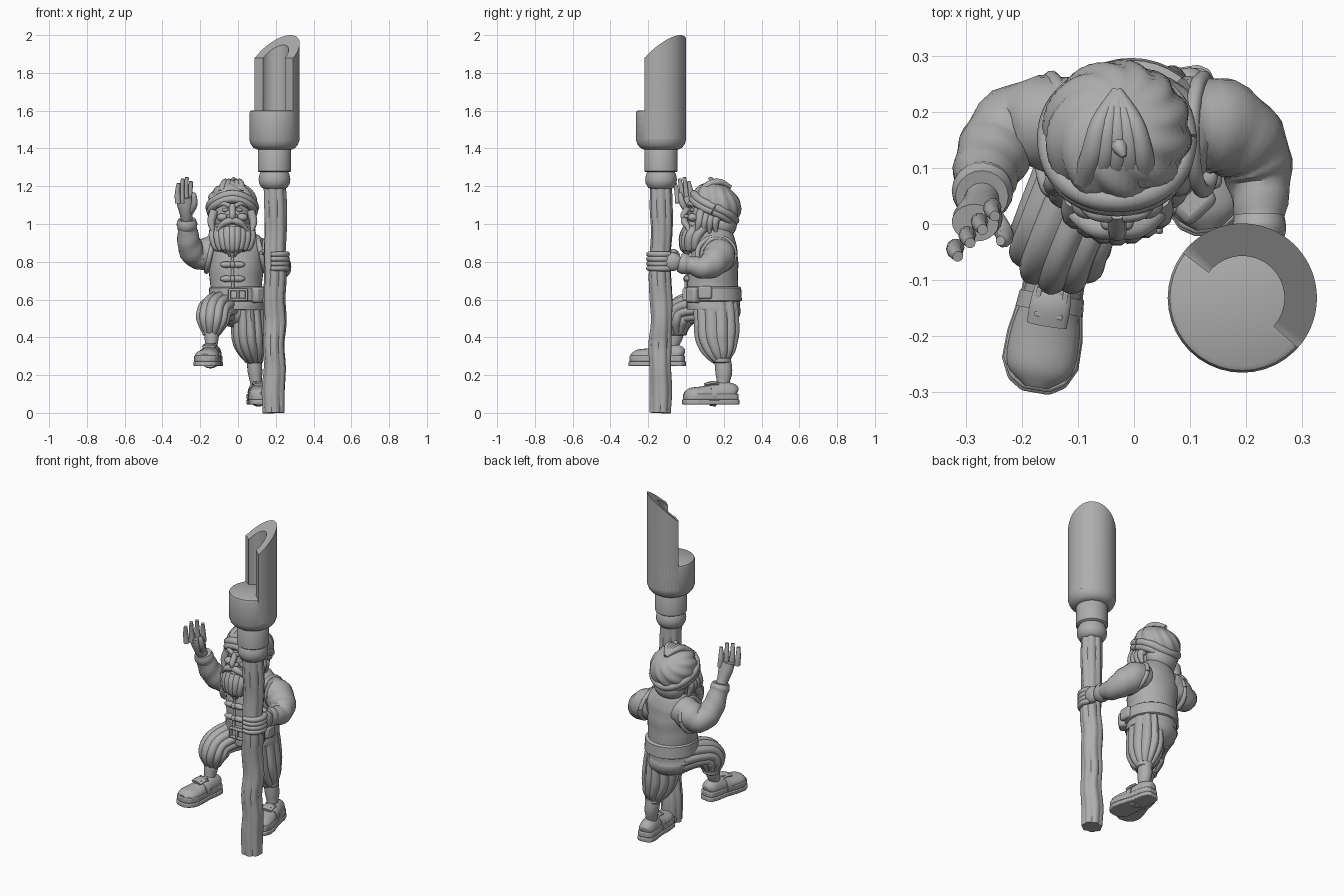
import bpy, bmesh, math, random
from mathutils import Vector, Matrix

random.seed(4)
cube = bpy.data.objects.get("Cube")
if cube:
    bpy.data.objects.remove(cube)

GREY = (0.42, 0.42, 0.42, 1)
stone = bpy.data.materials.new("plain grey")
stone.use_nodes = True
stone.diffuse_color = GREY
stone.node_tree.nodes["Principled BSDF"].inputs["Base Color"].default_value = GREY


def finish(name, bm, angle=40, bevel=0):
    bmesh.ops.recalc_face_normals(bm, faces=bm.faces)
    me = bpy.data.meshes.new(name)
    bm.to_mesh(me)
    bm.free()
    me.materials.append(stone)
    for p in me.polygons:
        p.use_smooth = True
    me.set_sharp_from_angle(angle=math.radians(angle))
    ob = bpy.data.objects.new(name, me)
    bpy.context.scene.collection.objects.link(ob)
    if bevel:
        mod = ob.modifiers.new("soft edges", "BEVEL")
        mod.width, mod.segments = bevel, 2
    return ob


def spline(pts, steps):
    """Catmull-Rom samples through points of any dimension."""
    out = []
    for i in range(len(pts) - 1):
        a, b, c, d = (pts[max(0, min(len(pts) - 1, i + k))] for k in (-1, 0, 1, 2))
        for s in range(steps):
            t = s / steps
            out.append([0.5 * (2*q + (r-p)*t + (2*p - 5*q + 4*r - w)*t*t + (3*q - p - 3*r + w)*t**3)
                        for p, q, r, w in zip(a, b, c, d)])
    return out + [list(pts[-1])]


def tube(name, pts, steps=4, seg=20, lobes=0, depth=0.0, twist=0.0, fold=0.0, angle=40):
    """Loft of oval sections (x, y, z, rx, ry), with optional grooves and cloth folds."""
    rows = spline(pts, steps) if steps > 1 else pts
    centres = [Vector(r[:3]) for r in rows]
    bm, rings, side = bmesh.new(), [], None
    for i, r in enumerate(rows):
        t = (centres[min(i + 1, len(rows) - 1)] - centres[max(i - 1, 0)]).normalized()
        if side is None:
            side = Vector((0, 1, 0)) if abs(t.x) > 0.8 else Vector((1, 0, 0))
        side = (side - t * side.dot(t)).normalized()
        up, s, ring = t.cross(side), i / (len(rows) - 1), []
        for k in range(seg):
            a = math.tau * k / seg
            m = 1 + fold * math.sin(s * 34 + 2 * math.sin(a))
            if lobes:
                m += depth * (2 * abs(math.sin(lobes * (a + twist * s) / 2)) - 1.2)
            ring.append(bm.verts.new(centres[i] + (side * math.cos(a) * r[3] + up * math.sin(a) * r[4]) * m))
        rings.append(ring)
    for lo, hi in zip(rings, rings[1:]):
        for k in range(seg):
            n = (k + 1) % seg
            bm.faces.new((lo[k], lo[n], hi[n], hi[k]))
    bm.faces.new(rings[0])
    bm.faces.new(rings[-1])
    return finish(name, bm, angle)


def strand(name, pts, r, tip=0.35):
    """Round-ended tapering strand for fingers and hair."""
    n = len(pts) - 1
    return tube(name, [(*p, *(2 * [r * (1 - (1 - tip) * (i / n) ** 2)])) for i, p in enumerate(pts)], seg=10)


def lathe(name, x, y, prof, **kw):
    return tube(name, [(x, y, z, r, r) for z, r in prof], steps=1, seg=40, **kw)


def ball(name, loc, size, rot=0.0, tilt=0.0):
    bm = bmesh.new()
    m = Matrix.Translation(loc) @ Matrix.Rotation(rot, 4, 'Z') @ Matrix.Rotation(tilt, 4, 'X') @ Matrix.Diagonal((*size, 1))
    bmesh.ops.create_uvsphere(bm, u_segments=20, v_segments=12, radius=1, matrix=m)
    return finish(name, bm)


def box(name, loc, size, rot=0.0, tilt=0.0, bevel=0.005):
    bm = bmesh.new()
    m = Matrix.Translation(loc) @ Matrix.Rotation(rot, 4, 'Z') @ Matrix.Rotation(tilt, 4, 'X') @ Matrix.Diagonal((*size, 1))
    bmesh.ops.create_cube(bm, size=1, matrix=m)
    return finish(name, bm, 30, bevel)


# Staff: rough grooved pole, collar, cup and half-round blade
SX, SY, R = 0.193, -0.132, 0.133
pole = [(SX + random.uniform(-.006, .006), SY + random.uniform(-.006, .006), z * 0.12,
         random.uniform(.053, .06), random.uniform(.053, .06)) for z in range(11)]
tube("staff_pole", pole, steps=3, seg=42, lobes=7, depth=0.07, twist=0.5, angle=25)
lathe("staff_ball", SX, SY, [(1.185, .055), (1.195, .07), (1.215, .081), (1.235, .084), (1.26, .08), (1.285, .068)])
lathe("staff_collar", SX, SY, [(1.275, .082), (1.28, .088), (1.405, .088), (1.41, .085)])
lathe("staff_cup", SX, SY, [(1.395, .095), (1.405, .112), (1.42, .124), (1.445, R), (1.585, R), (1.597, .129), (1.602, .12)])
bm, cols = bmesh.new(), []
for i in range(41):
    a = math.radians(-42 + 185 * i / 40)
    col = []
    for r, top in ((R, 0), (R, 1), (.075, 1), (.075, 0)):
        reach = r * math.cos(a - math.radians(50))
        col.append(bm.verts.new((SX + r * math.cos(a), SY + r * math.sin(a),
                                 1.88 + .12 * max(reach, 0) / R if top else 1.45)))
    cols.append(col)
for c, d in zip(cols, cols[1:]):
    for k in range(4):
        bm.faces.new((c[k], c[(k + 1) % 4], d[(k + 1) % 4], d[k]))
bm.faces.new(cols[0])
bm.faces.new(cols[-1])
finish("staff_blade", bm, 35)


# Shoes: two-layer sole, soft upper, strap and buckle
def shoe(side, x, heel_y, z, yaw):
    turn = Matrix.Translation((x, heel_y, z)) @ Matrix.Rotation(yaw, 4, 'Z')
    half = [(0, .025), (.012, .044), (.05, .054), (.12, .055), (.2, .068), (.25, .069), (.285, .052), (.302, .025)]
    outline = [(w, -l) for l, w in half] + [(-w, -l) for l, w in reversed(half)]
    parts = []
    for label, z0, z1, k in (("outsole", 0, .025, 1), ("midsole", .025, .056, .97)):
        bm = bmesh.new()
        face = bm.faces.new([bm.verts.new((px * k, -.15 + (py + .15) * k, z0)) for px, py in outline])
        up = bmesh.ops.extrude_face_region(bm, geom=[face])["geom"]
        bmesh.ops.translate(bm, vec=(0, 0, z1 - z0), verts=[v for v in up if isinstance(v, bmesh.types.BMVert)])
        parts.append(finish(side + "_shoe_" + label, bm, 30, .005))
    parts.append(tube(side + "_shoe_upper", [(0, -.012, .06, .025, .025), (0, -.03, .065, .043, .045), (0, -.08, .062, .049, .06),
                 (0, -.14, .057, .052, .05), (0, -.2, .055, .062, .04), (0, -.26, .054, .058, .033), (0, -.292, .054, .022, .012)]))
    parts.append(tube(side + "_shoe_strap", [(0, -.125, .05, .058, .062), (0, -.155, .05, .061, .057)], steps=1))
    parts.append(tube(side + "_shoe_tongue", [(0, -.1, .1, .03, .01), (0, -.14, .112, .036, .012), (0, -.18, .104, .036, .01)]))
    for dx, dy, sx, sy in ((-.024, 0, .009, .05), (.024, 0, .009, .05), (0, -.022, .05, .009), (0, .022, .05, .009), (0, 0, .03, .007)):
        parts.append(box(side + "_shoe_buckle", (dx, -.14 + dy, .112), (sx, sy, .014), tilt=.15, bevel=.002))
    for p in parts:
        p.matrix_world = turn


shoe("left", .09, .28, .045, .15)
shoe("right", -.125, -.003, .247, -.17)

# Legs and puffed breeches
tube("left_shin", [(.083, .19, .31, .038, .042), (.09, .2, .22, .039, .045), (.096, .195, .15, .03, .033), (.1, .19, .11, .04, .045)])
tube("right_shin", [(-.14, -.045, .46, .04, .042), (-.14, -.06, .4, .038, .042), (-.14, -.075, .35, .031, .033), (-.14, -.085, .31, .04, .045)])
tube("left_breeches", [(.05, .15, .6, .08, .11), (.055, .16, .52, .084, .115), (.06, .165, .4, .09, .113),
     (.076, .18, .32, .07, .085), (.084, .19, .275, .043, .048)], seg=66, lobes=11, depth=.06, angle=30)
tube("right_breeches", [(-.05, .17, .56, .09, .1), (-.09, .07, .56, .09, .085), (-.125, -.015, .54, .088, .08),
     (-.135, -.045, .485, .085, .08), (-.14, -.045, .415, .045, .045)], seg=66, lobes=11, depth=.06, angle=30)
ball("seat", (0, .17, .54), (.135, .12, .09))
for side, x, y, z in (("left", .084, .19, .28), ("right", -.14, -.045, .425)):
    lathe(side + "_knee_band", x, y, [(z - .016, .043), (z - .011, .049), (z + .009, .049), (z + .014, .043)])

# Jacket, belt and fastenings
tube("jacket", [(-.005, .145, .545, .145, .142), (-.005, .145, .6, .139, .14), (-.01, .14, .68, .138, .134), (-.01, .145, .78, .145, .132),
     (-.01, .155, .87, .155, .118), (-.015, .16, .92, .13, .1), (-.02, .155, .97, .07, .07)], seg=36, fold=.012)
tube("belt", [(-.005, .145, z, .143 + e, .143 + e) for z, e in ((.59, 0), (.595, .008), (.662, .004), (.668, -.004))], steps=1, seg=40)
for side, x in (("lower", 0), ("upper", 0)):
    box(side + "_belt_buckle_bar", (.0, -.006, .6 if side == "lower" else .652), (.1, .022, .014))
for x in (-.045, 0, .045):
    box("belt_buckle_post", (x, -.007, .626), (.014, .022, .06))
box("belt_pouch", (.105, .04, .625), (.075, .06, .085), rot=.75, bevel=.015)
box("belt_side_plate", (.142, .1, .637), (.03, .075, .07), bevel=.012)
for z in (.785, .71):
    for x in (-.06, .002):
        ball("jacket_toggle", (x, .008, z), (.036, .018, .017))
    ball("jacket_knot", (-.029, .001, z), (.014, .016, .018))
strand("jacket_front_seam", [(-.029, .012, .86), (-.029, .006, .75), (-.027, -.002, .66)], .008, 1)
for sx, name in ((-1, "right"), (1, "left")):
    arc = [(-.012 + sx * (.135 - .02 * math.sin(a)), .16 + .1 * math.cos(a), .84 + .09 * math.sin(a))
           for a in (math.tau * k / 12 for k in range(13))]
    strand(name + "_armhole_trim", arc, .014, 1)

# Sleeves and cuffs
tube("right_sleeve", [(-.09, .175, .865, .085, .085), (-.15, .18, .85, .085, .085), (-.215, .17, .83, .075, .07),
     (-.25, .125, .87, .066, .066), (-.265, .085, .94, .057, .057), (-.27, .06, 1.01, .045, .045)], fold=.04)
tube("left_sleeve", [(.09, .175, .85, .085, .085), (.15, .175, .83, .085, .085), (.2, .14, .79, .075, .075),
     (.222, .085, .77, .06, .06), (.224, .02, .785, .046, .046), (.222, -.02, .795, .04, .04)], fold=.04)
tube("right_cuff", [(-.268, .07, .98, .05, .05), (-.27, .058, 1.0, .055, .055), (-.271, .05, 1.025, .047, .047)])
tube("left_cuff", [(.223, .015, .787, .045, .05), (.223, -.01, .79, .048, .056), (.222, -.035, .797, .04, .048)])

# Raised hand
tube("right_palm", [(-.27, .05, 1.01, .03, .03), (-.274, .03, 1.05, .034, .034), (-.278, .012, 1.1, .044, .036), (-.283, .002, 1.14, .042, .034)])
for i in range(4):
    x, y = -.252 - .022 * i, .03 - .024 * i
    h = (.09, .112, .105, .08)[i]
    strand("right_finger", [(x, y, 1.11), (x - .002, y - .005, 1.13 + h * .45), (x + .004, y - .016, 1.135 + h)], .016, .6)
strand("right_thumb", [(-.255, .02, 1.06), (-.232, -.015, 1.1), (-.232, -.028, 1.145), (-.238, -.03, 1.165)], .018, .5)

# Hand gripping the staff
ball("left_palm", (.238, -.075, .8), (.034, .055, .05))
for i in range(4):
    z = .765 + .025 * i
    arc = [(SX + .066 * math.cos(a), SY + .066 * math.sin(a), z) for a in (.7, .2, -.35, -.9, -1.4, -1.85)]
    strand("left_finger", arc, .0165, .75)
strand("left_thumb", [(.225, -.05, .835), (.18, -.062, .85), (.135, -.085, .85), (.12, -.11, .845)], .018, .6)

# Head and face
HX = -.03
ball("head", (HX, .13, 1.04), (.102, .108, .135))
strand("nose", [(HX, .022, 1.1), (HX, .0, 1.07), (HX, -.015, 1.045), (HX, -.008, 1.03)], .017, .9)
ball("mouth_lip", (HX, .008, .985), (.028, .016, .009))
for s in (-1, 1):
    ball("nostril", (HX + s * .017, .004, 1.04), (.013, .015, .011))
    ball("eye", (HX + s * .038, .034, 1.075), (.017, .012, .011))
    ball("cheek", (HX + s * .052, .036, 1.035), (.03, .027, .022))
    strand("eyebrow", [(HX + s * .014, .015, 1.095), (HX + s * .045, .02, 1.108), (HX + s * .078, .05, 1.09)], .013)
    strand("moustache", [(HX, -.006, 1.02), (HX + s * .035, -.008, 1.01), (HX + s * .065, .008, .985), (HX + s * .085, .02, .95)], .02)
    for k in range(4):
        strand("sideburn", [(HX + s * .095, .08 + .028 * k, 1.07 - .012 * k), (HX + s * .112, .07 + .028 * k, 1.01), (HX + s * .098, .055 + .035 * k, .95)], .024)

# Beard locks, in two layers
ball("beard_core", (HX, .055, .93), (.092, .06, .1))
for layer in range(2):
    for i in range(-4 + layer, 5 - layer):
        u = i / 4
        y = .07 * u * u - .018 * layer
        strand("beard_lock", [(HX + .092 * u, .025 + y, .985 - .01 * layer), (HX + .1 * u, .0 + y * .8, .93),
               (HX + .082 * u, -.003 + y * .7, .87), (HX + .056 * u, .012 + y * .6, .812 + .07 * abs(u) + .035 * layer)], .027, .2)

# Wrapped cap, tilted back, with a rolled band and a tuft
AX = Vector((0, .5, .866))
base = Vector((HX, .15, 1.085))
tube("cap", [(*(base + AX * h), r, r * 1.02) for h, r in ((-.04, .115), (.0, .128), (.05, .127), (.09, .105), (.115, .07), (.13, .02))],
     seg=60, lobes=10, depth=.05, twist=1.6, angle=30)
side = Vector((0, .866, -.5))
for lift, rad, thick in ((-.022, .116, .021), (.004, .121, .022)):
    loop = [tuple(base + AX * (lift + .006 * math.sin(3 * a)) + Vector((math.cos(a) * rad, 0, 0)) + side * math.sin(a) * (rad + .008))
            for a in (math.tau * k / 16 for k in range(17))]
    strand("cap_band", loop, thick, 1)
for i in range(5):
    x = HX + .022 * (i - 2)
    strand("cap_fold", [(x * 1.2, .08, 1.165), (x, .125, 1.21), (HX + (x - HX) * .7, .18, 1.222), (HX, .235, 1.195)], .022, .5)
strand("cap_tuft", [(HX, .15, 1.215), (HX + .005, .135, 1.235), (HX + .012, .12, 1.242)], .016, .3)
ball("back_hair", (HX, .2, 1.0), (.095, .07, .075))
